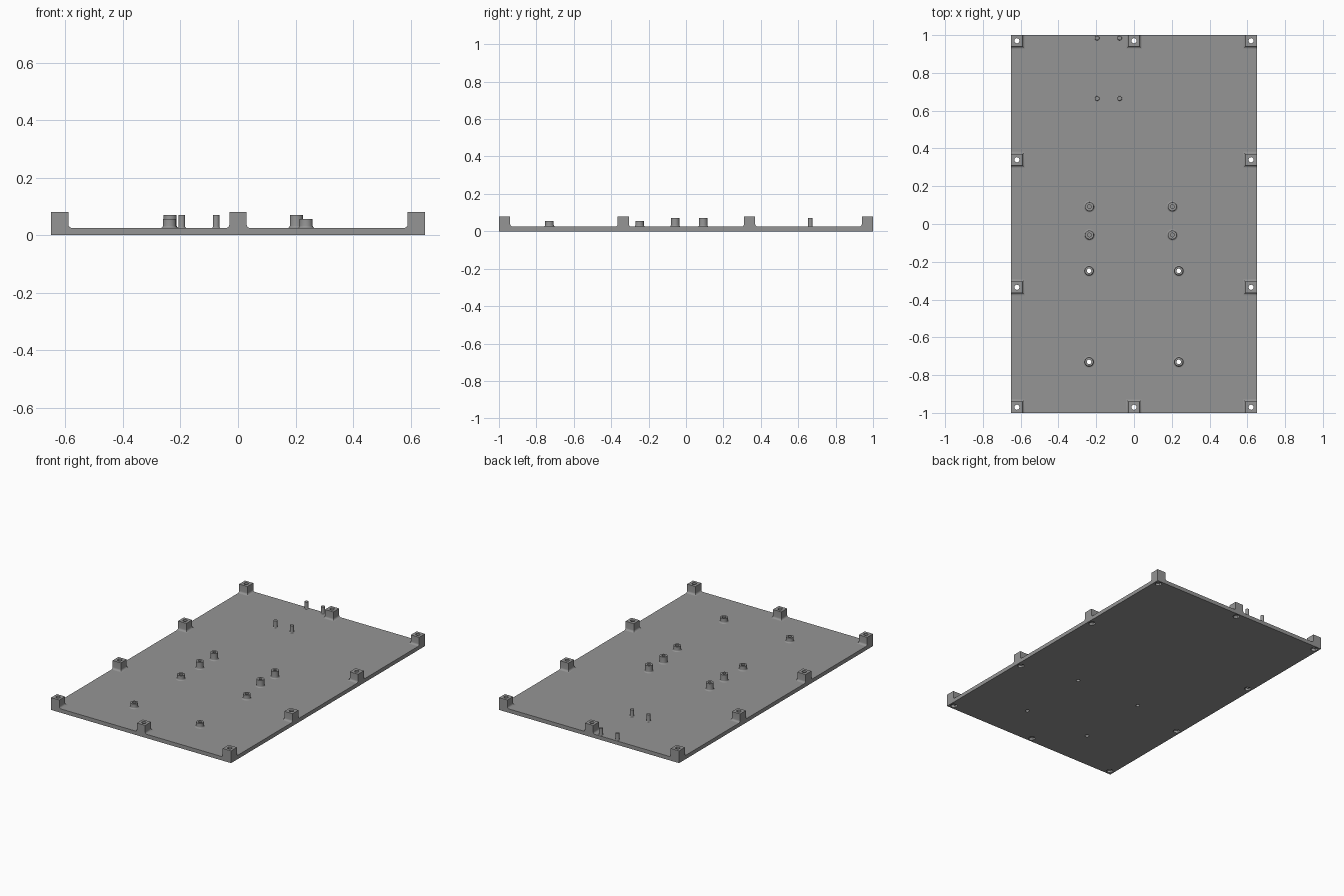
import bpy, bmesh, math

if "Cube" in bpy.data.objects:
    bpy.data.objects.remove(bpy.data.objects["Cube"])

W, L, T = 0.65, 1.0, 0.025      # half width, half length, plate thickness
BLOCK, BLOCK_H = 0.03, 0.08     # block half size and height

grey = bpy.data.materials.new("grey plastic")
grey.diffuse_color = (0.3, 0.3, 0.3, 1)
grey.use_nodes = True
grey.node_tree.nodes["Principled BSDF"].inputs["Base Color"].default_value = grey.diffuse_color


def clamp(v, m):
    return max(-m, min(m, v))


def flare(r, fillet, top):
    """Profile (radius, z): concave fillet at the base, then straight up."""
    pts = []
    for i in range(6):
        a = math.pi / 2 * i / 5
        pts.append((r + fillet * (1 - math.sin(a)), T + fillet * (1 - math.cos(a))))
    return pts + [(r, top)]


def stack(bm, x, y, profile, sides):
    """Closed solid of stacked rings, kept inside the plate outline."""
    k = math.sqrt(2) if sides == 4 else 1
    rings = []
    for r, z in profile:
        ring = []
        for i in range(sides):
            a = 2 * math.pi * (i + 0.5) / sides
            ring.append(bm.verts.new((clamp(x + k * r * math.cos(a), W),
                                      clamp(y + k * r * math.sin(a), L), z)))
        rings.append(ring)
    for lo, hi in zip(rings, rings[1:]):
        for i in range(sides):
            j = (i + 1) % sides
            bm.faces.new((lo[i], lo[j], hi[j], hi[i]))
    bm.faces.new(rings[0][::-1])
    bm.faces.new(rings[-1])


def finish(name, bm):
    me = bpy.data.meshes.new(name)
    bm.to_mesh(me)
    bm.free()
    me.materials.append(grey)
    ob = bpy.data.objects.new(name, me)
    bpy.context.collection.objects.link(ob)
    return ob


def group(name, spots, profile, sides):
    bm = bmesh.new()
    for x, y in spots:
        stack(bm, x, y, profile, sides)
    return finish(name, bm)


def cut(ob, cutter):
    bpy.context.view_layer.objects.active = ob
    mod = ob.modifiers.new("holes", 'BOOLEAN')
    mod.operation, mod.solver, mod.object = 'DIFFERENCE', 'EXACT', cutter
    bpy.ops.object.modifier_apply(modifier=mod.name)
    bpy.data.objects.remove(cutter)


def tube(r, z0, z1):
    return [(r, z0), (r, z1)]


# Positions of the repeated parts
block_spots = [(x, y) for x in (-0.62, 0.62) for y in (-0.97, -0.335, 0.34, 0.97)]
block_spots += [(0, -0.97), (0, 0.97)]
short_spots = [(x, y) for x in (-0.238, 0.237) for y in (-0.73, -0.248)]
tall_spots = [(x, y) for x in (-0.236, 0.203) for y in (-0.058, 0.092)]
pin_spots = [(x, y) for x in (-0.195, -0.076) for y in (0.665, 0.985)]

# Base plate with nut pockets below the blocks and screw holes
bm = bmesh.new()
bmesh.ops.create_cube(bm, size=1)
for v in bm.verts:
    v.co = (v.co.x * 2 * W, v.co.y * 2 * L, (v.co.z + 0.5) * T)
plate = finish("base_plate", bm)
cut(plate, group("pockets", block_spots, tube(0.022, -0.01, 0.015), 6))
cut(plate, group("bores", block_spots, tube(0.0135, 0.005, 0.05), 24))
cut(plate, group("screw_bores", short_spots, tube(0.012, -0.01, 0.05), 24))

# Square edge blocks with through holes
blocks = group("edge_blocks", block_spots, flare(BLOCK, 0.013, BLOCK_H), 4)
cut(blocks, group("bores", block_spots, tube(0.0135, 0, 0.1), 24))

# Short round standoffs with through holes
short = group("short_standoffs", short_spots, flare(0.023, 0.008, 0.056), 32)
cut(short, group("bores", short_spots, tube(0.012, 0, 0.1), 24))

# Tall round standoffs with blind holes
tall = group("tall_standoffs", tall_spots, flare(0.023, 0.008, 0.071), 32)
cut(tall, group("bores", tall_spots, tube(0.01, 0.035, 0.1), 24))

# Thin locating pins
pins = group("locating_pins", pin_spots, flare(0.0115, 0.005, 0.071), 24)

# Smooth the round parts, keeping rims sharp
for ob in (blocks, short, tall, pins):
    bpy.ops.object.select_all(action='DESELECT')
    ob.select_set(True)
    bpy.context.view_layer.objects.active = ob
    bpy.ops.object.shade_smooth_by_angle(angle=math.radians(30))
